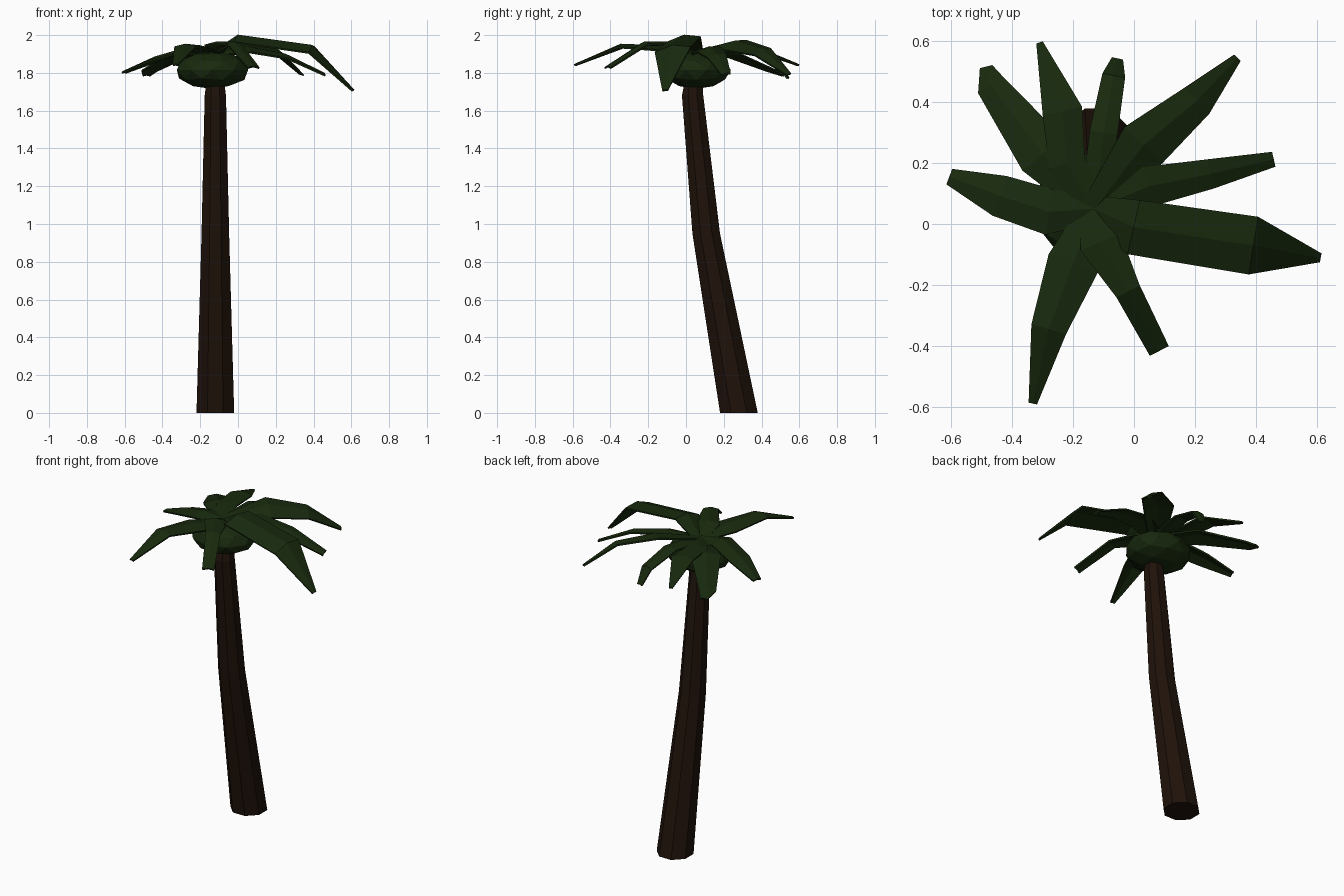
import bpy, bmesh, math
from mathutils import Vector

if "Cube" in bpy.data.objects:
    bpy.data.objects.remove(bpy.data.objects["Cube"])

def material(name, rgb):
    m = bpy.data.materials.new(name)
    m.diffuse_color = (*rgb, 1)
    m.use_nodes = True
    m.node_tree.nodes["Principled BSDF"].inputs["Base Color"].default_value = m.diffuse_color
    return m

BARK = material("bark", (0.0135, 0.006, 0.003))
LEAF = material("leaf", (0.009, 0.022, 0.004))

def add_object(name, bm, mat):
    bmesh.ops.recalc_face_normals(bm, faces=bm.faces)
    me = bpy.data.meshes.new(name)
    bm.to_mesh(me)
    bm.free()
    me.materials.append(mat)
    ob = bpy.data.objects.new(name, me)
    bpy.context.collection.objects.link(ob)
    return ob

def bridge(bm, rows, closed):
    for a, b in zip(rows, rows[1:]):
        n = len(a)
        for i in range(n if closed else n - 1):
            j = (i + 1) % n
            bm.faces.new((a[i], a[j], b[j], b[i]))

# Leaning eight-sided trunk: centre x, y, z, radius
bm = bmesh.new()
rings = []
for x, y, z, r in [(-0.12, 0.28, 0, 0.108), (-0.12, 0.107, 0.95, 0.079),
                   (-0.12, 0.035, 1.68, 0.061), (-0.12, 0.04, 1.76, 0.05)]:
    rings.append([bm.verts.new((x + r * math.cos(k * math.tau / 8 + math.pi / 8),
                                y + r * math.sin(k * math.tau / 8 + math.pi / 8), z))
                  for k in range(8)])
bridge(bm, rings, True)
bm.faces.new(rings[0])
bm.faces.new(rings[-1])
add_object("trunk", bm, BARK)

# Faceted, flattened crown core
bm = bmesh.new()
bmesh.ops.create_icosphere(bm, subdivisions=2, radius=1)
for v in bm.verts:
    v.co = Vector((-0.135 + 0.198 * v.co.x, 0.055 + 0.182 * v.co.y, 1.815 + 0.1 * v.co.z))
add_object("crown_core", bm, LEAF)

# Fronds: roll, then base, knee and tip as (x, y, z, half width)
HUB = (-0.13, 0.05, 1.90, 0.045)
FRONDS = [
    (0.15, (0.00, -0.01, 1.975, 0.09), (0.39, -0.07, 1.92, 0.095), (0.61, -0.11, 1.705, 0.014)),
    (0.2, (0.05, 0.125, 1.92, 0.065), (0.25, 0.165, 1.885, 0.048), (0.457, 0.213, 1.79, 0.024)),
    (0.3, (0.03, 0.26, 1.945, 0.085), (0.205, 0.405, 1.91, 0.058), (0.337, 0.545, 1.79, 0.014)),
    (0.0, (-0.10, 0.30, 1.92, 0.045), (-0.067, 0.485, 1.86, 0.037), (-0.055, 0.54, 1.77, 0.018)),
    (0.0, (-0.22, 0.20, 1.92, 0.06), (-0.235, 0.37, 1.92, 0.065), (-0.31, 0.595, 1.84, 0.01)),
    (0.0, (-0.30, 0.23, 1.90, 0.085), (-0.47, 0.455, 1.81, 0.048), (-0.485, 0.515, 1.785, 0.02)),
    (0.0, (-0.28, 0.04, 1.91, 0.075), (-0.44, 0.092, 1.865, 0.068), (-0.605, 0.155, 1.80, 0.026)),
    (0.0, (-0.20, -0.13, 1.92, 0.085), (-0.28, -0.345, 1.935, 0.058), (-0.332, -0.588, 1.84, 0.013)),
    (0.0, (-0.11, -0.06, 1.945, 0.07), (-0.02, -0.22, 1.95, 0.042), (0.082, -0.415, 1.825, 0.034)),
]
for n, (roll, *stations) in enumerate(FRONDS, 1):
    pts = [HUB] + stations
    bm = bmesh.new()
    rows = []
    for i, (x, y, z, w) in enumerate(pts):
        a, b = pts[max(i - 1, 0)], pts[min(i + 1, len(pts) - 1)]
        d = Vector((b[0] - a[0], b[1] - a[1], 0)).normalized()
        side = Vector((-d.y, d.x, roll)) * w
        c = Vector((x, y, z))
        ridge = c + Vector((0, 0, 0.25 * w))
        rows.append([bm.verts.new(p) for p in (c + side, ridge, c - side)])
    bridge(bm, rows, False)
    ob = add_object(f"frond_{n}", bm, LEAF)
    mod = ob.modifiers.new("thickness", 'SOLIDIFY')
    mod.thickness = 0.01
    mod.offset = 0
